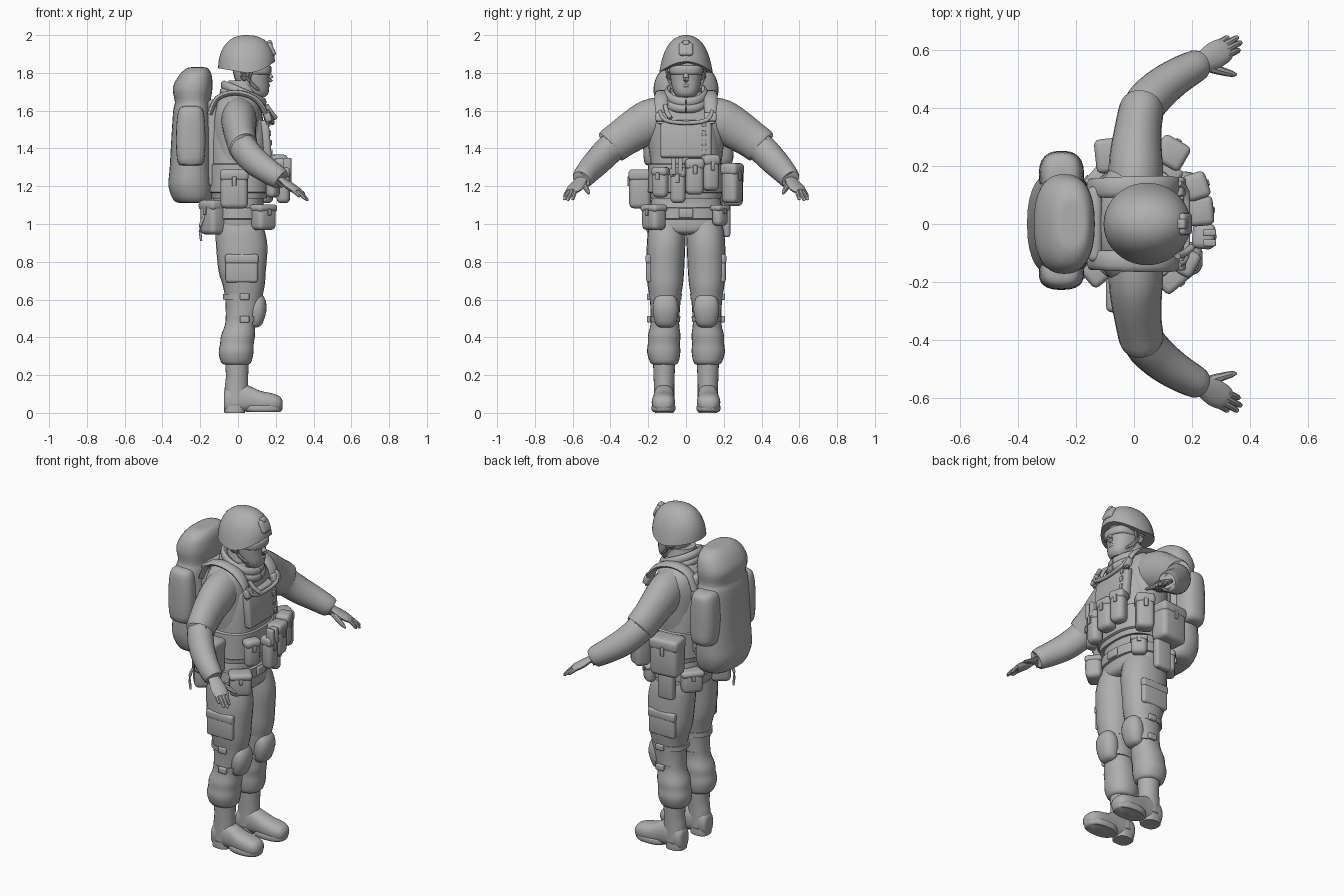
import bpy, bmesh, math
from mathutils import Vector, Matrix

GREY = bpy.data.materials.new("plain grey")
GREY.diffuse_color = (0.43, 0.43, 0.43, 1)
Z = Vector((0, 0, 1))

def finish(name, bm, angle=40):
    bmesh.ops.recalc_face_normals(bm, faces=bm.faces)
    me = bpy.data.meshes.new(name)
    bm.to_mesh(me)
    bm.free()
    ob = bpy.data.objects.new(name, me)
    bpy.context.collection.objects.link(ob)
    me.materials.append(GREY)
    bpy.ops.object.select_all(action='DESELECT')
    ob.select_set(True)
    bpy.context.view_layer.objects.active = ob
    bpy.ops.object.shade_smooth_by_angle(angle=math.radians(angle))
    return ob

def refine(rows, k=3):
    """Smooth curve through rows of numbers (Catmull-Rom)."""
    out = []
    for i in range(len(rows) - 1):
        a, b, c, d = (rows[max(0, min(len(rows) - 1, i + j))] for j in (-1, 0, 1, 2))
        for s in range(k):
            t = s / k
            out.append([0.5 * (2*q + (r-p)*t + (2*p-5*q+4*r-w)*t*t + (3*q-p-3*r+w)*t**3)
                        for p, q, r, w in zip(a, b, c, d)])
    return out + [list(rows[-1])]

def skin(name, rings, caps=True, angle=40):
    bm = bmesh.new()
    vs = [[bm.verts.new(p) for p in ring] for ring in rings]
    n = len(vs[0])
    for lo, hi in zip(vs, vs[1:]):
        for i in range(n):
            bm.faces.new((lo[i], lo[(i+1) % n], hi[(i+1) % n], hi[i]))
    if caps:
        bm.faces.new(vs[0])
        bm.faces.new(vs[-1])
    return finish(name, bm, angle)

def oval(ra, rb, p, n):
    for i in range(n):
        a = 2 * math.pi * i / n
        c, s = math.cos(a), math.sin(a)
        yield (math.copysign(abs(c)**(2/p), c) * ra, math.copysign(abs(s)**(2/p), s) * rb)

def loft(name, rows, axis='z', p=2.0, n=24, k=3):
    """Rows: position on axis, two centre coordinates, two radii."""
    rings = []
    for t, a, b, ra, rb in refine(rows, k):
        ring = [(a + u, b + v) for u, v in oval(ra, rb, p, n)]
        rings.append([(u, v, t) if axis == 'z' else (t, u, v) for u, v in ring])
    return skin(name, rings)

def tube(name, pts, flat=1.0, n=12, k=3):
    """Points: x, y, z, radius. flat scales the height of the section."""
    pts = refine(pts, k)
    rings = []
    for i, q in enumerate(pts):
        d = Vector(pts[min(i+1, len(pts)-1)][:3]) - Vector(pts[max(i-1, 0)][:3])
        side = d.cross(Z).normalized() if d.cross(Z).length > 1e-5 else Vector((0, 1, 0))
        up = side.cross(d).normalized()
        rings.append([Vector(q[:3]) + side*u + up*v for u, v in oval(q[3], q[3]*flat, 2, n)])
    return skin(name, rings)

def box(name, loc, size, yaw=0, bevel=0.015, tilt=0):
    bm = bmesh.new()
    bmesh.ops.create_cube(bm, size=1, matrix=Matrix.Diagonal((*size, 1)))
    bmesh.ops.bevel(bm, geom=bm.edges[:], offset=min(bevel, min(size)*0.45), segments=3,
                    affect='EDGES', profile=0.5)
    m = Matrix.Translation(loc) @ Matrix.Rotation(math.radians(yaw), 4, 'Z') @ Matrix.Rotation(math.radians(tilt), 4, 'Y')
    bmesh.ops.transform(bm, matrix=m, verts=bm.verts)
    return finish(name, bm, 50)

def pouch(name, loc, size, yaw=0):
    """Soft pouch with a flap lid; yaw turns its front (+x) outwards."""
    x, y, z = loc
    box(name, loc, size, yaw, 0.026)
    box(name + "_flap", (x, y, z + size[2]*0.36), (size[0] + .008, size[1] + .008, size[2]*0.3), yaw, 0.02)
    o = Matrix.Rotation(math.radians(yaw), 3, 'Z') @ Vector((size[0]/2 + .004, 0, size[2]*0.2))
    box(name + "_tab", Vector(loc) + o, (.01, .022, size[2]*0.25), yaw, 0.004)

# Helmet shell with ear flare and a rim that rises at the front
def rim(a):
    return 1.80 + 0.06 * max(0, math.cos(a))**2 + 0.025 * max(0, -math.cos(a))
rings = []
for j in range(17):
    f = 0.03 + 0.97 * j / 16
    s, h = math.sin(f*math.pi/2), math.cos(f*math.pi/2)**0.95
    wide = 0.132*s**0.92 + 0.01*f**6
    rings.append([(0.045 + 0.15*s**0.85*math.cos(a), wide*math.sin(a), rim(a) + (2.0-rim(a))*h)
                  for a in (2*math.pi*i/40 for i in range(40))])
helmet = skin("helmet", rings[::-1])
box("helmet_mount", (.176, 0, 1.925), (.03, .075, .075), 0, .014, -24)
box("helmet_mount_clip", (.162, 0, 1.955), (.04, .035, .03), 0, .008, -30)

# Head, goggles and chin strap
loft("head", [(1.672, .10, 0, .045, .045), (1.69, .096, 0, .064, .06), (1.72, .085, 0, .08, .073), (1.76, .075, 0, .09, .081),
              (1.81, .07, 0, .098, .086), (1.87, .06, 0, .10, .09)], p=2.3)
tube("nose", [(.155, 0, 1.815, .010), (.168, 0, 1.785, .013), (.172, 0, 1.768, .016), (.156, 0, 1.757, .01)])
tube("mouth", [(.148, -.03, 1.73, .006), (.162, 0, 1.733, .009), (.148, .03, 1.73, .006)])
loft("goggles", [(1.79, .085, 0, .077, .07), (1.797, .085, 0, .09, .088), (1.83, .085, 0, .092, .09),
                 (1.84, .085, 0, .08, .08)], p=2.6)
for s in (1, -1):
    tube("ear", [(.035, s*.08, 1.765, .012), (.03, s*.092, 1.785, .018), (.03, s*.088, 1.82, .015)])
    for x in (0.0, 0.085):
        tube("chin_strap", [(x, s*.105, 1.835, .008), (.06, s*.09, 1.76, .008), (.11, s*.064, 1.71, .008),
                            (.15, 0, 1.69, .009)], n=6)

# Neck, collar and torso
loft("neck", [(1.58, .0, 0, .10, .12), (1.65, .015, 0, .098, .10), (1.70, .025, 0, .088, .085), (1.76, .03, 0, .08, .075)])
ring = [(.03 + .103*math.cos(a), .098*math.sin(a), 1.69 - .045*math.cos(a), .018)
        for a in (2*math.pi*i/14 for i in range(15))]
tube("collar", ring, 1.4)
tube("scarf", [(x*1.03 - .002, y*1.12, z - .035, r*1.1) for x, y, z, r in ring], 1.2)
loft("torso", [(1.0, 0, 0, .13, .185), (1.12, 0, 0, .135, .178), (1.25, 0, 0, .138, .178), (1.4, 0, 0, .142, .198),
               (1.52, -.005, 0, .142, .208), (1.60, -.005, 0, .13, .207), (1.655, 0, 0, .112, .17),
               (1.70, .01, 0, .085, .10)], p=2.4)
loft("vest", [(1.14, .005, 0, .14, .18), (1.15, .005, 0, .15, .19), (1.3, .003, 0, .157, .188), (1.45, .002, 0, .16, .18),
              (1.54, 0, 0, .155, .165), (1.55, 0, 0, .145, .155)], p=2.7, n=32)
box("chest_panel", (.148, 0, 1.45), (.045, .27, .2), 0, .015, -5)
loft("vest_band", [(1.165, .005, 0, .158, .196), (1.17, .005, 0, .165, .203), (1.315, .005, 0, .165, .2),
                   (1.32, .005, 0, .158, .194)], p=2.6, n=32, k=1)
for z in (1.38, 1.43, 1.48, 1.53):
    box("vest_buckle", (.176 - (z-1.38)*.08, .095, z), (.014, .022, .03), 0, .004)

# Shoulder straps and chest cord
for s in (1, -1):
    tube("shoulder_strap", [(-.15, s*.125, 1.58, .034), (-.11, s*.125, 1.665, .034), (-.02, s*.128, 1.695, .036),
                            (.08, s*.13, 1.67, .036), (.135, s*.13, 1.61, .034), (.158, s*.125, 1.53, .026)], 0.42)
    box("strap_buckle", (.158, s*.128, 1.565), (.035, .065, .05), 0, .01, -20)
tube("chest_cord", [(.155, -.14, 1.60, .010), (.18, -.11, 1.55, .011), (.182, 0, 1.535, .011),
                    (.18, .11, 1.55, .011), (.155, .14, 1.60, .010)])
tube("hose", [(.15, -.11, 1.63, .012), (.175, -.10, 1.59, .013), (.20, -.08, 1.56, .012)])

# Backpack with lid seam and side pockets
loft("backpack", [(1.11, -.24, 0, .06, .11), (1.125, -.24, 0, .10, .155), (1.2, -.25, 0, .118, .185), (1.29, -.25, 0, .112, .19),
                  (1.45, -.245, 0, .108, .185), (1.6, -.243, 0, .10, .178), (1.645, -.24, 0, .094, .164),
                  (1.72, -.24, 0, .105, .172), (1.79, -.225, 0, .085, .15), (1.825, -.215, 0, .055, .10),
                  (1.83, -.215, 0, .03, .06)], p=2.4, n=32)
for s, e in ((1, .03), (-1, .005)):
    loft("pack_side_pocket", [(1.31, -.25, s*.165, .04, .03), (1.325, -.25, s*.17, .068, .045 + e), (1.42, -.25, s*.17, .078, .052 + e),
                              (1.55, -.25, s*.17, .074, .05 + e), (1.61, -.25, s*.168, .06, .04 + e),
                              (1.625, -.25, s*.165, .03, .02)], p=2.5)
box("pack_back_panel", (-.135, 0, 1.43), (.05, .26, .46), 0, .02)

# Arms: sleeves, cuffs and hands with spread fingers
for s in (1, -1):
    tube("upper_sleeve", [(.005, s*.12, 1.56, .092), (.006, s*.19, 1.542, .094), (.008, s*.26, 1.505, .088), (.016, s*.34, 1.452, .08),
                          (.026, s*.395, 1.413, .077), (.028, s*.40, 1.408, .066)], 1.25, n=20)
    tube("lower_sleeve", [(.012, s*.33, 1.452, .07), (.034, s*.405, 1.395, .073), (.085, s*.462, 1.336, .07), (.15, s*.51, 1.287, .063),
                          (.222, s*.55, 1.24, .053), (.228, s*.553, 1.235, .035)], 1.08, n=20)
    tube("palm", [(.20, s*.54, 1.255, .034), (.24, s*.56, 1.228, .037), (.275, s*.58, 1.20, .046),
                  (.305, s*.597, 1.18, .044), (.32, s*.607, 1.17, .036)], .42)
    for bx, by, tx, ty, tz in ((.285, .618, .327, .645, 1.145), (.302, .612, .36, .645, 1.13),
                               (.315, .60, .372, .628, 1.125), (.322, .583, .366, .602, 1.13)):
        tube("finger", [(bx, s*by, 1.182, .0125), ((bx+tx)/2, s*(by+ty)/2, (1.184+tz)/2, .0115),
                        (tx-.006, s*(ty-.003), tz+.004, .009), (tx, s*ty, tz, .004)], .9, 8)
    tube("thumb", [(.245, s*.545, 1.215, .018), (.285, s*.532, 1.195, .016), (.335, s*.518, 1.17, .011),
                   (.352, s*.515, 1.16, .005)], .9, 8)

# Hips, belt and legs
loft("hips", [(.945, .01, 0, .10, .10), (.96, .008, 0, .125, .17), (1.0, .005, 0, .135, .197), (1.10, 0, 0, .135, .188),
              (1.14, 0, 0, .13, .18)], p=2.4, n=32)
loft("belt", [(1.025, .005, 0, .14, .198), (1.028, .005, 0, .146, .204), (1.085, .005, 0, .146, .202),
              (1.088, .005, 0, .14, .196)], p=2.4, n=32, k=1)
box("belt_buckle", (.152, 0, 1.057), (.02, .075, .05), 0, .008)
for s in (1, -1):
    loft("trouser_leg", [(.255, -.01, s*.115, .06, .058), (.268, -.01, s*.115, .08, .075), (.32, -.01, s*.118, .092, .088),
                         (.365, -.006, s*.117, .089, .085), (.41, .0, s*.115, .09, .086), (.47, .012, s*.112, .08, .076),
                         (.55, .025, s*.11, .09, .078), (.62, .03, s*.11, .1, .084), (.68, .03, s*.11, .112, .094),
                         (.75, .022, s*.11, .125, .1), (.88, .02, s*.106, .136, .102), (.97, .01, s*.1, .13, .1),
                         (1.03, .0, s*.09, .12, .09)], p=2.2)
    box("thigh_pocket", (.02, s*.193, .765), (.17, .035, .15), 0, .014)
    box("thigh_pocket_flap", (.02, s*.195, .815), (.176, .037, .05), 0, .012)
    # Knee pad with straps and clips
    loft("knee_pad", [(.452, .085, s*.108, .015, .025), (.47, .088, s*.108, .04, .052), (.54, .098, s*.108, .052, .068),
                      (.6, .1, s*.108, .045, .06), (.635, .10, s*.108, .018, .03)], p=2.3)
    for z, rx, ry in ((.495, .084, .078), (.615, .102, .086)):
        loft("knee_strap", [(z-.014, .022, s*.11, rx, ry), (z+.014, .024, s*.11, rx+.002, ry+.002)], p=2.2, k=1)
        box("strap_clip", (.035, s*.196, z), (.05, .02, .035), 0, .006)
    # Boot
    loft("boot_shaft", [(.05, -.01, s*.116, .062, .054), (.14, -.008, s*.116, .062, .054), (.2, -.005, s*.116, .059, .056),
                        (.31, -.006, s*.116, .066, .06)])
    loft("boot_foot", [(-.075, s*.116, .06, .03, .045), (-.06, s*.116, .068, .048, .064), (0, s*.116, .08, .053, .076),
                       (.06, s*.117, .075, .055, .068), (.12, s*.119, .06, .06, .056), (.18, s*.12, .055, .061, .049),
                       (.22, s*.12, .05, .048, .038), (.236, s*.12, .046, .025, .02)], 'x', 2.4)
    loft("boot_heel", [(.0, -.018, s*.116, .05, .046), (.004, -.018, s*.116, .055, .05), (.04, -.018, s*.116, .055, .05)], p=2.6)
    loft("boot_sole", [(.006, .135, s*.119, .09, .056), (.016, .135, s*.119, .099, .063),
                       (.036, .135, s*.119, .099, .063), (.04, .135, s*.119, .09, .058)], p=2.4)

# Pouches around the vest and belt
for name, loc, size, yaw in (
        ("right_side_pouch", (-.02, -.243, 1.185), (.115, .145, .205), -90),
        ("left_side_pouch", (.13, .245, 1.215), (.09, .10, .21), 60),
        ("rear_left_pouch", (-.045, .24, 1.205), (.11, .17, .22), 96),
        ("left_front_pouch", (.215, .13, 1.27), (.075, .085, .19), 18),
        ("centre_front_pouch", (.23, .045, 1.25), (.08, .095, .19), 5),
        ("magazine_pouch", (.24, -.042, 1.205), (.07, .08, .19), -5),
        ("right_front_pouch", (.185, -.135, 1.22), (.06, .085, .16), -28),
        ("right_hip_pouch", (.135, -.17, 1.035), (.09, .12, .135), -50),
        ("left_hip_pouch", (.115, .18, 1.045), (.06, .09, .11), 50),
        ("rear_right_belt_pouch", (-.13, -.14, 1.035), (.11, .12, .18), -140),
        ("rear_left_belt_pouch", (-.13, .13, 1.035), (.08, .12, .13), 140)):
    pouch(name, loc, size, yaw)
box("holster", (-.02, .212, 1.03), (.10, .045, .2), 0, .015)
for y in (-.065, -.03):
    box("magazine", (.26, y, 1.305), (.045, .024, .09), 0, .006)
tube("loose_strap", [(-.17, -.16, 1.06, .008), (-.2, -.17, .99, .008), (-.195, -.17, .91, .006)])
